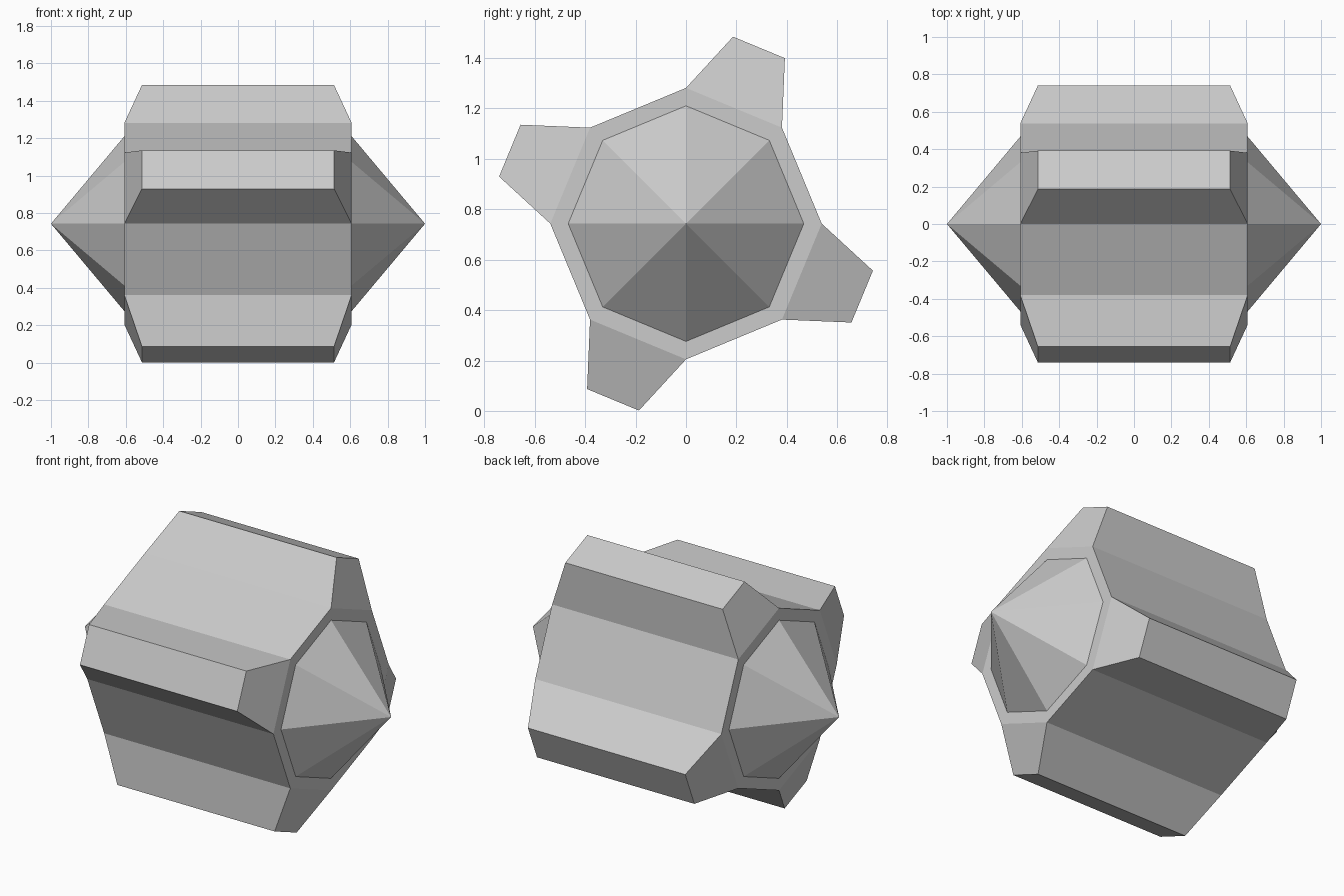
import bpy, bmesh
from math import sin, cos, pi
from mathutils import Vector

if "Cube" in bpy.data.objects:
    bpy.data.objects.remove(bpy.data.objects["Cube"])

CENTRE_Z = 0.743
HALF = 0.608      # half length of the drum
R = 0.538         # drum radius
TIP_R = 0.467     # radius of the end points


def ring(x, r):
    return [(x, r * sin(i * pi / 4), r * cos(i * pi / 4)) for i in range(8)]


bm = bmesh.new()

# Octagonal drum lying along x
left = [bm.verts.new(p) for p in ring(-HALF, R)]
right = [bm.verts.new(p) for p in ring(HALF, R)]
sides = [bm.faces.new((left[i], left[(i + 1) % 8], right[(i + 1) % 8], right[i]))
         for i in range(8)]

# Flat rim and pointed cap at each end
for x, outer in ((-HALF, left), (HALF, right)):
    inner = [bm.verts.new(p) for p in ring(x, TIP_R)]
    tip = bm.verts.new((1 if x > 0 else -1, 0, 0))
    for i in range(8):
        j = (i + 1) % 8
        bm.faces.new((outer[i], outer[j], inner[j], inner[i]))
        bm.faces.new((inner[i], inner[j], tip))

# Tapered teeth raised from every second side
for i in range(0, 8, 2):
    a = (i + 0.5) * pi / 4
    normal = Vector((0, sin(a), cos(a)))
    tangent = Vector((0, cos(a), -sin(a)))
    top = bmesh.ops.extrude_discrete_faces(bm, faces=[sides[i]])["faces"][0]
    for v in top.verts:
        v.co = (Vector((v.co.x * 0.845, 0, 0)) + normal * 0.756
                + tangent * v.co.dot(tangent) * 0.54)

bmesh.ops.remove_doubles(bm, verts=bm.verts, dist=1e-5)
bmesh.ops.recalc_face_normals(bm, faces=bm.faces)
mesh = bpy.data.meshes.new("toothed_drum")
bm.to_mesh(mesh)
bm.free()

drum = bpy.data.objects.new("toothed_drum", mesh)
drum.location.z = CENTRE_Z
bpy.context.collection.objects.link(drum)
